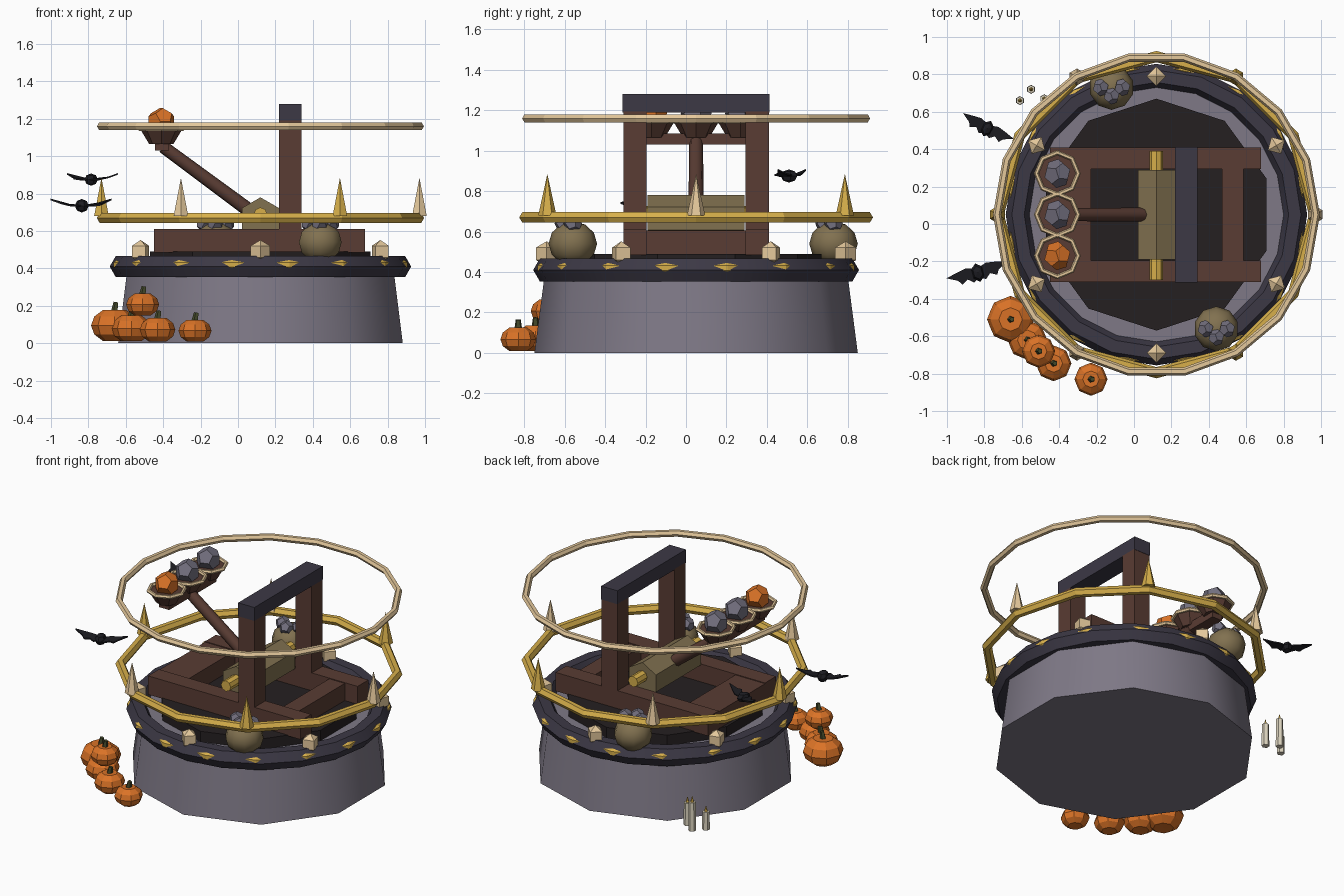
import bpy, bmesh, math
from mathutils import Vector

if "Cube" in bpy.data.objects:
    bpy.data.objects.remove(bpy.data.objects["Cube"])

CX, CY = 0.12, 0.05   # tower axis
COL = dict(stone=(.21, .19, .24), dark=(.045, .04, .06), wood=(.10, .045, .033),
           gold=(.68, .43, .07), cream=(.78, .58, .33), khaki=(.22, .165, .08),
           orange=(.70, .17, .02), grey=(.17, .16, .21), black=(.012, .012, .016),
           stem=(.06, .07, .025), wax=(.72, .66, .52), deck=(.018, .014, .015))
MATS = {}
for k, c in COL.items():
    MATS[k] = bpy.data.materials.new(k)
    MATS[k].diffuse_color = (*c, 1)


def finish(name, mat, smooth=0):
    o = bpy.context.object
    o.name = name
    o.data.materials.append(MATS[mat])
    if smooth:
        bpy.ops.object.shade_smooth_by_angle(angle=math.radians(smooth))
    return o


def from_bmesh(name, bm, mat, loc=(0, 0, 0), rot=0):
    bmesh.ops.recalc_face_normals(bm, faces=bm.faces)
    me = bpy.data.meshes.new(name)
    bm.to_mesh(me)
    bm.free()
    o = bpy.data.objects.new(name, me)
    bpy.context.collection.objects.link(o)
    o.location, o.rotation_euler.z = loc, rot
    me.materials.append(MATS[mat])
    return o


def box(name, mat, x0, x1, y0, y1, z0, z1):
    bpy.ops.mesh.primitive_cube_add(size=1, location=((x0+x1)/2, (y0+y1)/2, (z0+z1)/2))
    o = finish(name, mat)
    o.scale = (x1-x0, y1-y0, z1-z0)


def cone(name, mat, n, r1, r2, a, b, smooth=0):
    a, b = Vector(a), Vector(b)
    bpy.ops.mesh.primitive_cone_add(vertices=n, radius1=r1, radius2=r2,
                                    depth=(b-a).length, location=(a+b)/2)
    o = finish(name, mat, smooth)
    if abs((b-a).normalized().z) < .999:
        o.rotation_euler = (b-a).to_track_quat('Z', 'Y').to_euler()
    return o


def ring(name, mat, loc, R, r, n, m=6, smooth=0):
    bpy.ops.mesh.primitive_torus_add(major_radius=R, minor_radius=r, major_segments=n,
                                     minor_segments=m, location=loc)
    return finish(name, mat, smooth)


def ball(name, mat, loc, scale, seg, rings, rot=0, smooth=0):
    bpy.ops.mesh.primitive_uv_sphere_add(segments=seg, ring_count=rings, radius=1, location=loc)
    o = finish(name, mat, smooth)
    o.scale, o.rotation_euler.z = scale, rot
    return o


def rock(name, mat, loc, r):
    # dodecahedron
    p, s = (1+5**.5)/2, r/3**.5
    pts = [(x, y, z) for x in (-1, 1) for y in (-1, 1) for z in (-1, 1)]
    for i in (-1/p, 1/p):
        for j in (-p, p):
            pts += [(0, i, j), (i, j, 0), (j, 0, i)]
    bm = bmesh.new()
    for q in pts:
        bm.verts.new(Vector(q)*s)
    bmesh.ops.convex_hull(bm, input=bm.verts)
    bmesh.ops.dissolve_limit(bm, angle_limit=.05, verts=bm.verts, edges=bm.edges)
    return from_bmesh(name, bm, mat, loc, .3)


def polar(deg, r, z):
    a = math.radians(deg)
    return (CX+r*math.cos(a), CY+r*math.sin(a), z)


# stone base, dark rim and deck
cone("stone_base", "stone", 10, .80, .745, (CX, CY, 0), (CX, CY, .42), 50)
ring("base_rim", "dark", (CX, CY, .41), .74, .066, 20, 6, 40)
cone("deck", "deck", 10, .62, .62, (CX, CY, .41), (CX, CY, .49))

# gold inlays and cream studs on the rim
for i in range(16):
    a = 22.5*i+11.25
    ball("rim_inlay", "gold", polar(a, .783, .42), (.02, .075, .025), 4, 2, math.radians(a))
for i in range(6):
    a = 30+60*i
    ball("rim_stud", "cream", polar(a, .74, .49), (.06, .06, .062), 4, 2, math.radians(a))

# hoops and spikes
ring("lower_hoop", "gold", (CX, CY, .67), .845, .03, 12)
ring("upper_hoop", "cream", (CX, CY, 1.16), .852, .022, 18)
for i in range(6):
    cone("hoop_spike", "gold" if i % 2 else "cream", 6, .045, 0,
         polar(60*i, .85, .68), polar(60*i, .85, .885))

# wooden frame
for y in (-.31, .295):
    box("side_rail", "wood", -.45, .68, y, y+.115, .485, .61)
    box("post", "wood", .22, .34, y, y+.115, .61, 1.195)
for x0, x1 in ((-.45, -.23), (.47, .585)):
    box("cross_beam", "wood", x0, x1, -.195, .295, .49, .605)
box("top_beam", "dark", .22, .34, -.313, .412, 1.19, 1.28)

# winding drum, axle and throwing arm
cone("drum", "khaki", 6, .115, .115, (CX, -.19, .665), (CX, .29, .665))
cone("axle", "gold", 8, .036, .036, (CX, -.30, .69), (CX, .39, .69))
cone("arm", "wood", 8, .038, .034, (.06, CY, .71), (-.40, CY, 1.05), 50)
box("cup_bar", "wood", -.445, -.37, -.2, .3, 1.03, 1.085)

# cups with shot
for y, m in ((-.17, "orange"), (.05, "grey"), (.27, "grey")):
    cone("cup", "wood", 8, .065, .11, (-.41, y, 1.065), (-.41, y, 1.14))
    ring("cup_rim", "cream", (-.41, y, 1.145), .112, .013, 8)
    rock("shot", m, (-.41, y, 1.185), .077)

# stone pots on the rim
for x, y in ((-.12, .73), (.44, -.56)):
    ball("pot", "khaki", (x, y, .54), (.12, .12, .11), 10, 6, 0, 40)
    for dx, dy in ((0, -.045), (-.058, 0), (.058, 0)):
        rock("pot_stone", "grey", (x+dx, y+dy, .64), .046)


def pumpkin(x, y, z, r):
    h = r*.76
    bm = bmesh.new()
    bmesh.ops.create_uvsphere(bm, u_segments=16, v_segments=6, radius=1)
    for v in bm.verts:
        a = math.atan2(v.co.y, v.co.x)
        k = 1+.035*math.cos(8*a)
        d = math.hypot(v.co.x, v.co.y)
        v.co = (v.co.x*r*k*.97, v.co.y*r*k*.97, v.co.z*h*(1 if d > .2 else .85))
    from_bmesh("pumpkin", bm, "orange", (x, y, z+h))
    cone("pumpkin_stem", "stem", 5, .02, .013, (x, y, z+1.75*h), (x+.008, y, z+2*h+.03))


for p in ((-.66, -.51, 0, .125), (-.57, -.62, 0, .105), (-.43, -.745, 0, .095),
          (-.51, -.68, .14, .088), (-.23, -.83, 0, .088)):
    pumpkin(*p)

# candles
for x, y, h in ((-.61, .66, .12), (-.55, .72, .19), (-.48, .67, .15)):
    cone("candle", "wax", 6, .024, .022, (x, y, 0), (x, y, h))
    cone("flame", "gold", 5, .011, 0, (x, y, h), (x, y, h+.04))


def bat(x, y, z, deg, s):
    bm = bmesh.new()
    for d in (-1, 1):
        outline = [(0, .02, 0), (.05, .035, .005), (.09, .028, .012), (.15, .015, .03),
                   (.10, -.012, .01), (.085, -.035, .005), (.055, -.018, 0), (.03, -.04, 0), (0, -.025, 0)]
        bot = [bm.verts.new((d*a*s, b*s, (c-.004)*s)) for a, b, c in outline]
        top = [bm.verts.new((d*a*s, b*s, (c+.004)*s)) for a, b, c in outline]
        bm.faces.new(bot)
        bm.faces.new(top)
        for i in range(len(bot)):
            j = (i+1) % len(bot)
            bm.faces.new((bot[i], bot[j], top[j], top[i]))
    rot = math.radians(deg)
    from_bmesh("bat_wings", bm, "black", (x, y, z), rot)
    ball("bat_body", "black", (x, y, z), (.032*s, .045*s, .032*s), 6, 4, rot)


bat(-.785, .51, .875, -27, 1.02)
bat(-.835, -.26, .735, 16, 1.13)

for m in bpy.data.materials:
    if m.users and not m.is_grease_pencil:
        m.use_nodes = True
        m.node_tree.nodes["Principled BSDF"].inputs["Base Color"].default_value = m.diffuse_color
